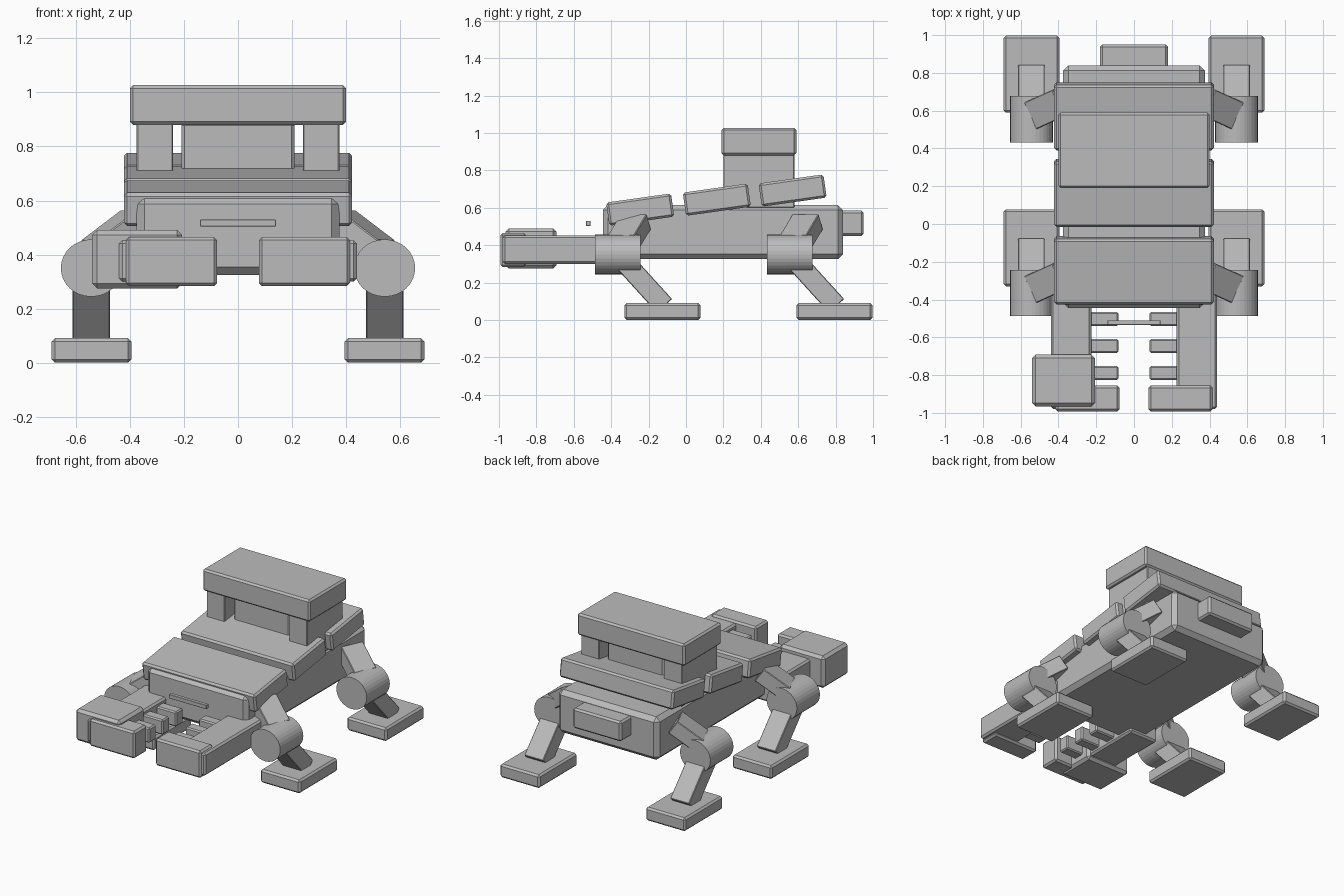
import bpy, math
from mathutils import Vector, Matrix

cube = bpy.data.objects.get("Cube")
if cube:
    bpy.data.objects.remove(cube, do_unlink=True)

# One plain grey for the whole machine
GREY = (0.5, 0.5, 0.5, 1)
grey = bpy.data.materials.new("plain_grey")
grey.use_nodes = True
grey.diffuse_color = GREY
grey.node_tree.nodes["Principled BSDF"].inputs["Base Color"].default_value = GREY


def finish(name, bevel):
    ob = bpy.context.object
    ob.name = name
    ob.data.materials.append(grey)
    if bevel:
        mod = ob.modifiers.new("chamfer", "BEVEL")
        mod.width = bevel
        mod.segments = 1
    return ob


def block(name, centre, size, rot=None, bevel=0.012):
    """Chamfered box given by centre, size and optional rotation matrix."""
    bpy.ops.mesh.primitive_cube_add(size=1)
    ob = bpy.context.object
    ob.data.transform(Matrix.Diagonal((*size, 1)))
    ob.matrix_world = Matrix.Translation(centre) @ (rot or Matrix()).to_4x4()
    return finish(name, bevel)


def span(name, x, y, z, bevel=0.012):
    """Box given by its extents on each axis."""
    ranges = (x, y, z)
    return block(name, [(a + b) / 2 for a, b in ranges],
                 [abs(b - a) for a, b in ranges], bevel=bevel)


# Body
span("hull", (-0.375, 0.375), (-0.445, 0.84), (0.325, 0.615), 0.028)
span("rear_pack", (-0.18, 0.18), (0.8, 0.95), (0.45, 0.585))
span("front_bar", (-0.14, 0.14), (-0.535, -0.51), (0.503, 0.53), 0.002)

# Three overlapping back plates, each pitched up to the rear
pitch = Matrix.Rotation(math.radians(8), 3, "X")
for i, (y, z) in enumerate([(-0.245, 0.59), (0.165, 0.643), (0.57, 0.692)]):
    block(f"back_plate_{i + 1}", (0, y, z), (0.845, 0.35, 0.125), pitch)

# Cabin on the back
span("cabin_core", (-0.21, 0.21), (0.25, 0.54), (0.6, 0.89))
span("cabin_roof", (-0.4, 0.4), (0.19, 0.59), (0.88, 1.027))

for side, s in (("left", 1), ("right", -1)):
    span(f"{side}_cabin_post", (s * 0.24, s * 0.375), (0.2, 0.58), (0.6, 0.89), 0.004)

    # Forward arm with a fist and three fingers
    span(f"{side}_arm", (s * 0.225, s * 0.44), (-0.98, -0.3), (0.3, 0.452))
    span(f"{side}_fist", (s * 0.077, s * 0.415), (-0.992, -0.855), (0.283, 0.465))
    for i in range(3):
        y = -0.502 - i * 0.143
        span(f"{side}_finger_{i + 1}", (s * 0.083, s * 0.26),
             (y - 0.037, y + 0.037), (0.325, 0.425), 0.008)

    # Legs
    for end, dy in (("front", 0), ("rear", 0.92)):
        name = f"{side}_{end}"
        span(f"{name}_foot", (s * 0.395, s * 0.69), (dy - 0.33, dy + 0.077), (0, 0.09))

        low = Vector((s * 0.543, dy - 0.115, 0.075))
        knee = Vector((s * 0.543, dy - 0.365, 0.35))
        rot = Matrix.Rotation(math.atan2(0.25, 0.275), 3, "X")
        block(f"{name}_shin", (low + knee) / 2, (0.14, 0.11, (knee - low).length),
              rot, 0.004)

        bpy.ops.mesh.primitive_cylinder_add(vertices=32, radius=1, depth=0.245)
        ob = bpy.context.object
        ob.data.transform(Matrix.Diagonal((0.113, 0.106, 1, 1)))
        ob.matrix_world = (Matrix.Translation(knee)
                           @ Matrix.Rotation(math.pi / 2, 4, "X"))
        finish(f"{name}_knee", 0)

        # Thigh slopes inward, back and up from the knee to the hull
        axis = Vector((-s * 0.75, 0.34, 0.57)).normalized()
        across = Vector((s * 0.4, 0.91, 0)).normalized()
        normal = axis.cross(across).normalized()
        across = normal.cross(axis)
        rot = Matrix((across, normal, axis)).transposed()
        block(f"{name}_thigh", (s * 0.45, dy - 0.303, 0.468),
              (0.155, 0.1, 0.2), rot, 0.004)

# Large guard on the right forearm
span("right_forearm_guard", (-0.54, -0.207), (-0.965, -0.692), (0.275, 0.49), 0.018)
